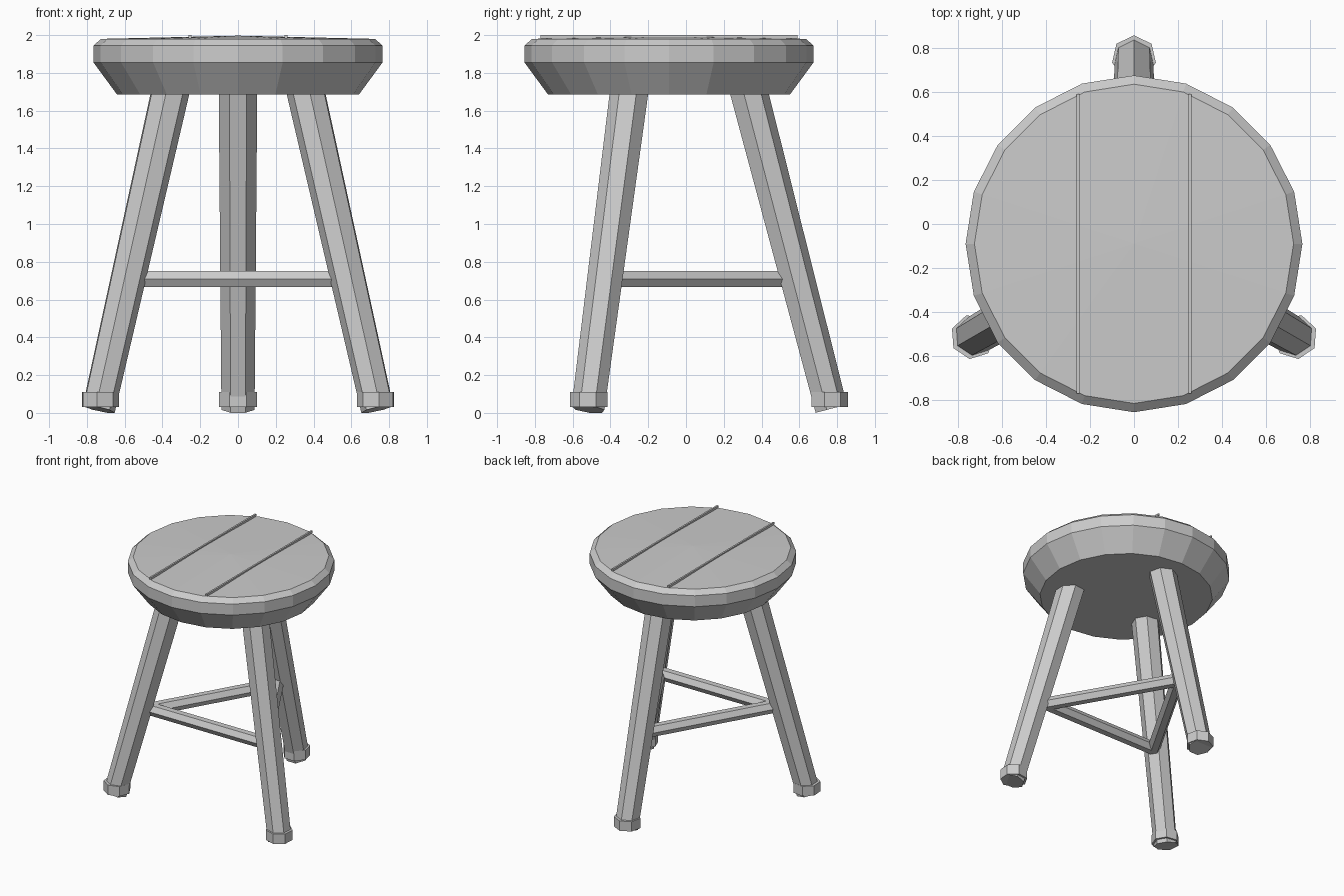
import bpy, math
from mathutils import Vector, Matrix

if "Cube" in bpy.data.objects:
    bpy.data.objects.remove(bpy.data.objects["Cube"])

CENTRE = Vector((0, -0.09, 0))   # seat axis is set back from the origin

grey = bpy.data.materials.new("plain_grey")
grey.diffuse_color = (0.6, 0.6, 0.6, 1)
grey.use_nodes = True
grey.node_tree.nodes["Principled BSDF"].inputs["Base Color"].default_value = grey.diffuse_color


def make(name, verts, faces, matrix=Matrix()):
    mesh = bpy.data.meshes.new(name)
    mesh.from_pydata([matrix @ Vector(v) for v in verts], [], faces)
    mesh.materials.append(grey)
    obj = bpy.data.objects.new(name, mesh)
    bpy.context.collection.objects.link(obj)
    return obj


def lathe(name, profile, sides, matrix=Matrix(), peak=None):
    """Rings of (radius, z) from bottom to top, first vertex towards +y."""
    verts, faces = [], []
    for r, z in profile:
        for i in range(sides):
            a = math.pi / 2 + math.tau * i / sides
            verts.append((r * math.cos(a), r * math.sin(a), z))
    for k in range(len(profile) - 1):
        for i in range(sides):
            j = (i + 1) % sides
            a, b = k * sides, (k + 1) * sides
            faces.append((a + i, a + j, b + j, b + i))
    faces.append(tuple(reversed(range(sides))))
    top = (len(profile) - 1) * sides
    if peak is None:
        faces.append(tuple(range(top, top + sides)))
    else:
        verts.append((0, 0, peak))
        for i in range(sides):
            faces.append((top + i, top + (i + 1) % sides, len(verts) - 1))
    return make(name, verts, faces, matrix)


def rod(name, start, end, r0, r1, sides, spin=Matrix()):
    axis = end - start
    turn = Vector((0, 0, 1)).rotation_difference(axis).to_matrix().to_4x4()
    place = Matrix.Translation(CENTRE) @ spin @ Matrix.Translation(start) @ turn
    return lathe(name, [(r0, 0), (r1, axis.length)], sides, place)


# Round seat with chamfered underside and slightly domed top
lathe("seat", [(0.64, 1.685), (0.765, 1.855), (0.765, 1.945), (0.725, 1.98)],
      20, Matrix.Translation(CENTRE), peak=1.997)

# Two thin strips marking the seat planks
for side, x in (("left", -0.254), ("right", 0.254)):
    box = [(x + sx * 0.007, CENTRE.y + sy * 0.68, z)
           for z in (1.982, 2.0) for sx, sy in ((-1, -1), (1, -1), (1, 1), (-1, 1))]
    make(side + "_plank_strip", box,
         [(3, 2, 1, 0), (4, 5, 6, 7), (0, 1, 5, 4), (1, 2, 6, 5), (2, 3, 7, 6), (3, 0, 4, 7)])

# Splayed legs, upright foot caps and stretchers, repeated three times
for k, where in enumerate(("back", "front_left", "front_right")):
    spin = Matrix.Rotation(math.tau * k / 3, 4, 'Z')
    rod(where + "_leg", Vector((0, 0.855, 0.021)), Vector((0, 0.405, 1.75)),
        0.09, 0.105, 7, spin)
    lathe(where + "_foot", [(0.102, 0.03), (0.102, 0.11)], 7,
          Matrix.Translation(CENTRE) @ spin @ Matrix.Translation((0, 0.845, 0)))
    here = Vector((0, 0.595, 0.708))
    there = Matrix.Rotation(math.tau / 3, 3, 'Z') @ here
    rod(where + "_stretcher", here, there, 0.049, 0.049, 6, spin)
